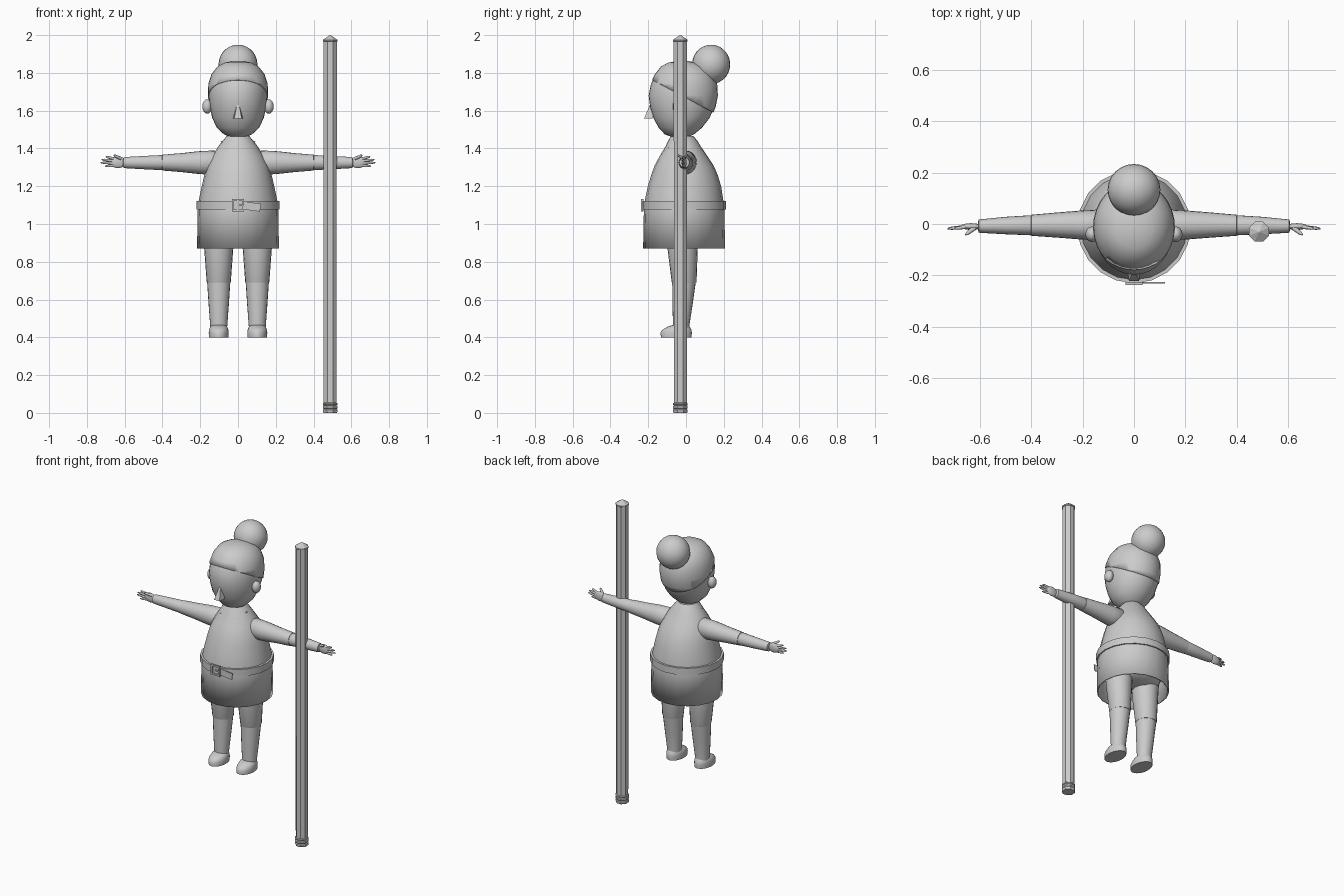
import bpy, bmesh, math
from mathutils import Vector, Matrix

if "Cube" in bpy.data.objects:
    bpy.data.objects.remove(bpy.data.objects["Cube"])

grey = bpy.data.materials.new("plain grey")
grey.diffuse_color = (0.6, 0.6, 0.6, 1)
grey.use_nodes = True
grey.node_tree.nodes["Principled BSDF"].inputs["Base Color"].default_value = grey.diffuse_color


def finish(bm, name, angle=40):
    bmesh.ops.recalc_face_normals(bm, faces=bm.faces)
    me = bpy.data.meshes.new(name)
    bm.to_mesh(me)
    bm.free()
    me.materials.append(grey)
    ob = bpy.data.objects.new(name, me)
    bpy.context.collection.objects.link(ob)
    if angle:
        bpy.ops.object.select_all(action='DESELECT')
        ob.select_set(True)
        bpy.context.view_layer.objects.active = ob
        bpy.ops.object.shade_smooth_by_angle(angle=math.radians(angle))
    return ob


def loft_bm(rings, n=24, axis='z', caps=(True, True), turn=0.0):
    """Ellipse rings (t, centre a, centre b, radius a, radius b) joined along an axis."""
    bm = bmesh.new()
    rows = []
    for t, ca, cb, ra, rb in rings:
        row = []
        for i in range(n):
            w = 2 * math.pi * i / n + turn
            a, b = ca + ra * math.cos(w), cb + rb * math.sin(w)
            row.append(bm.verts.new((a, b, t) if axis == 'z' else (t, a, b)))
        rows.append(row)
    for r0, r1 in zip(rows, rows[1:]):
        for i in range(n):
            j = (i + 1) % n
            bm.faces.new((r0[i], r0[j], r1[j], r1[i]))
    if caps[0]:
        bm.faces.new(rows[0])
    if caps[1]:
        bm.faces.new(rows[-1])
    return bm


def loft(name, rings, n=24, axis='z', caps=(True, True), turn=0.0, angle=40):
    return finish(loft_bm(rings, n, axis, caps, turn), name, angle)


def ball(name, loc, size):
    bm = bmesh.new()
    bmesh.ops.create_uvsphere(bm, u_segments=24, v_segments=14, radius=1,
                              matrix=Matrix.Translation(loc) @ Matrix.Diagonal((*size, 1)))
    return finish(bm, name, 60)


def box(name, loc, size, tilt=0):
    bm = bmesh.new()
    bmesh.ops.create_cube(bm, size=1, matrix=Matrix.Translation(loc)
                          @ Matrix.Rotation(tilt, 4, 'Y') @ Matrix.Diagonal((*size, 1)))
    return finish(bm, name, 0)


def finger(name, a, b, r0, r1):
    a, b = Vector(a), Vector(b)
    d = b - a
    m = Matrix.Translation(a) @ d.to_track_quat('Z', 'Y').to_matrix().to_4x4()
    L = d.length
    bm = loft_bm([(0, 0, 0, r0, r0), (L * .8, 0, 0, r1, r1), (L, 0, 0, r1 * .45, r1 * .45)], 8)
    bm.transform(m)
    return finish(bm, name, 60)


# head and hair cap
head = [(1.455, -.03, .03, .03), (1.475, -.035, .075, .078), (1.51, -.03, .112, .115),
        (1.56, -.024, .136, .148), (1.62, -.02, .150, .170), (1.68, -.018, .155, .180),
        (1.74, -.014, .152, .172), (1.79, -.012, .136, .150), (1.83, -.015, .104, .115),
        (1.85, -.02, .066, .072), (1.86, -.02, .02, .02)]
loft("head", [(z, 0, c, a, b) for z, c, a, b in head], 32, angle=70)
bm = loft_bm([(1.66 + (z - 1.66) * 1.02, 0, c + .002, a + .005, b + .005) for z, c, a, b in head], 32)
cut = Vector((0, .165, .31)).normalized()
bmesh.ops.bisect_plane(bm, geom=bm.verts[:] + bm.edges[:] + bm.faces[:],
                       plane_co=(0, -.165, 1.755), plane_no=cut, clear_inner=True)
hair = finish(bm, "hair_cap", 70)
mod = hair.modifiers.new("thickness", 'SOLIDIFY')
mod.thickness = .006
ball("hair_bun", (0, .133, 1.845), (.103, .101, .104))

# nose wedge
bm = bmesh.new()
pts = [(-.026, -.175, 1.56), (.026, -.175, 1.56), (-.02, -.222, 1.558), (.02, -.222, 1.558),
       (-.006, -.192, 1.63), (.006, -.192, 1.63), (0, -.17, 1.63)]
bmesh.ops.convex_hull(bm, input=[bm.verts.new(p) for p in pts])
finish(bm, "nose", 0)

# tunic with open hem, and hips inside it
tunic = loft("tunic", [(.87, 0, -.01, .217, .217), (1.08, 0, -.01, .213, .213),
                       (1.13, 0, -.01, .207, .207), (1.2, 0, -.008, .192, .194),
                       (1.26, 0, -.008, .178, .176), (1.31, 0, -.01, .163, .156),
                       (1.36, 0, -.013, .137, .126), (1.41, 0, -.015, .105, .094),
                       (1.44, 0, -.017, .082, .078), (1.465, 0, -.02, .06, .06)],
             20, caps=(False, True))
mod = tunic.modifiers.new("thickness", 'SOLIDIFY')
mod.thickness = .008
loft("hips", [(.91, 0, -.015, .10, .07), (.93, 0, -.015, .17, .12), (1.0, 0, -.01, .19, .18),
              (1.05, 0, -.01, .195, .195)], 20)

# neckline seam
cu = bpy.data.curves.new("neckline", 'CURVE')
cu.dimensions = '3D'
cu.bevel_depth = .004
cu.bevel_resolution = 1
vee = [(-.088, -.03, 1.435), (-.062, -.091, 1.405), (-.03, -.125, 1.37), (0, -.143, 1.34),
       (.03, -.125, 1.37), (.062, -.091, 1.405), (.088, -.03, 1.435)]
sp = cu.splines.new('POLY')
sp.points.add(len(vee) - 1)
for p, v in zip(sp.points, vee):
    p.co = (*v, 1)
cu.materials.append(grey)
bpy.context.collection.objects.link(bpy.data.objects.new("neckline", cu))

# belt, buckle and strap end
loft("belt", [(1.077, 0, -.01, .2, .2), (1.077, 0, -.01, .221, .221),
              (1.123, 0, -.01, .221, .221), (1.123, 0, -.01, .2, .2)], 20, caps=(False, False))
for s in (-1, 1):
    box("buckle_side", (s * .028, -.232, 1.1), (.01, .012, .066))
    box("buckle_bar", (0, -.232, 1.1 + s * .028), (.066, .012, .01))
box("buckle_pin", (.012, -.234, 1.1), (.03, .008, .008))
box("strap_end", (.076, -.229, 1.092), (.086, .005, .042), .12)

for s, side in ((-1, "left"), (1, "right")):
    # ears
    ball("ear_" + side, (s * .163, -.04, 1.622), (.026, .03, .038))

    # sleeves and forearms
    loft("upper_sleeve_" + side, [(s * x, y, 1.325, a, b) for x, y, a, b in
         [(.10, -.003, .045, .05), (.125, -.003, .06, .064), (.2, -.004, .057, .061),
          (.3, -.004, .049, .05), (.4, -.005, .041, .042), (.402, -.005, .036, .037)]], 20, 'x')
    loft("forearm_" + side, [(s * x, y, 1.325, a, b) for x, y, a, b in
         [(.39, -.005, .037, .037), (.405, -.005, .039, .04), (.5, -.006, .034, .035),
          (.59, -.008, .027, .03), (.605, -.008, .026, .028), (.608, -.008, .018, .02)]], 20, 'x')

    # hands: palm, four fingers and a thumb
    ball("palm_" + side, (s * .635, -.01, 1.327), (.042, .013, .031))
    for z0, x1, z1 in ((1.345, .70, 1.357), (1.334, .722, 1.341),
                       (1.321, .727, 1.325), (1.309, .703, 1.306)):
        finger("finger_" + side, (s * .655, -.011, z0), (s * x1, -.018, z1), .008, .006)
    finger("thumb_" + side, (s * .622, -.015, 1.347), (s * .657, -.042, 1.364), .010, .007)

    # trouser leg, lower leg and shoe
    x = s * .102
    loft("trouser_leg_" + side, [(.69, x, -.01, .062, .064), (.695, x, -.01, .064, .066),
                                 (.87, x, -.018, .077, .08), (.96, x, -.018, .082, .085)], 20)
    loft("lower_leg_" + side, [(.45, x, -.025, .044, .044), (.47, x, -.025, .046, .044),
                               (.58, x, -.018, .054, .054), (.70, x, -.01, .062, .063)], 20)
    loft("shoe_" + side, [(.40, x, -.052, .052, .081), (.425, x, -.052, .053, .083),
                          (.44, x, -.048, .051, .077), (.455, x, -.04, .046, .06),
                          (.465, x, -.028, .036, .042)], 24, angle=50)

# staff with pointed top and ringed foot
px, py = .488, -.03
staff = [(0, .039), (.008, .042), (.016, .042), (.02, .037), (.026, .042), (.036, .042),
         (.04, .037), (.044, .042), (.05, .042), (.054, .037), (1.965, .038), (1.968, .042),
         (1.975, .042), (2.0, .003)]
loft("staff", [(z, px, py, r, r) for z, r in staff], 8, turn=math.pi / 8, angle=0)
